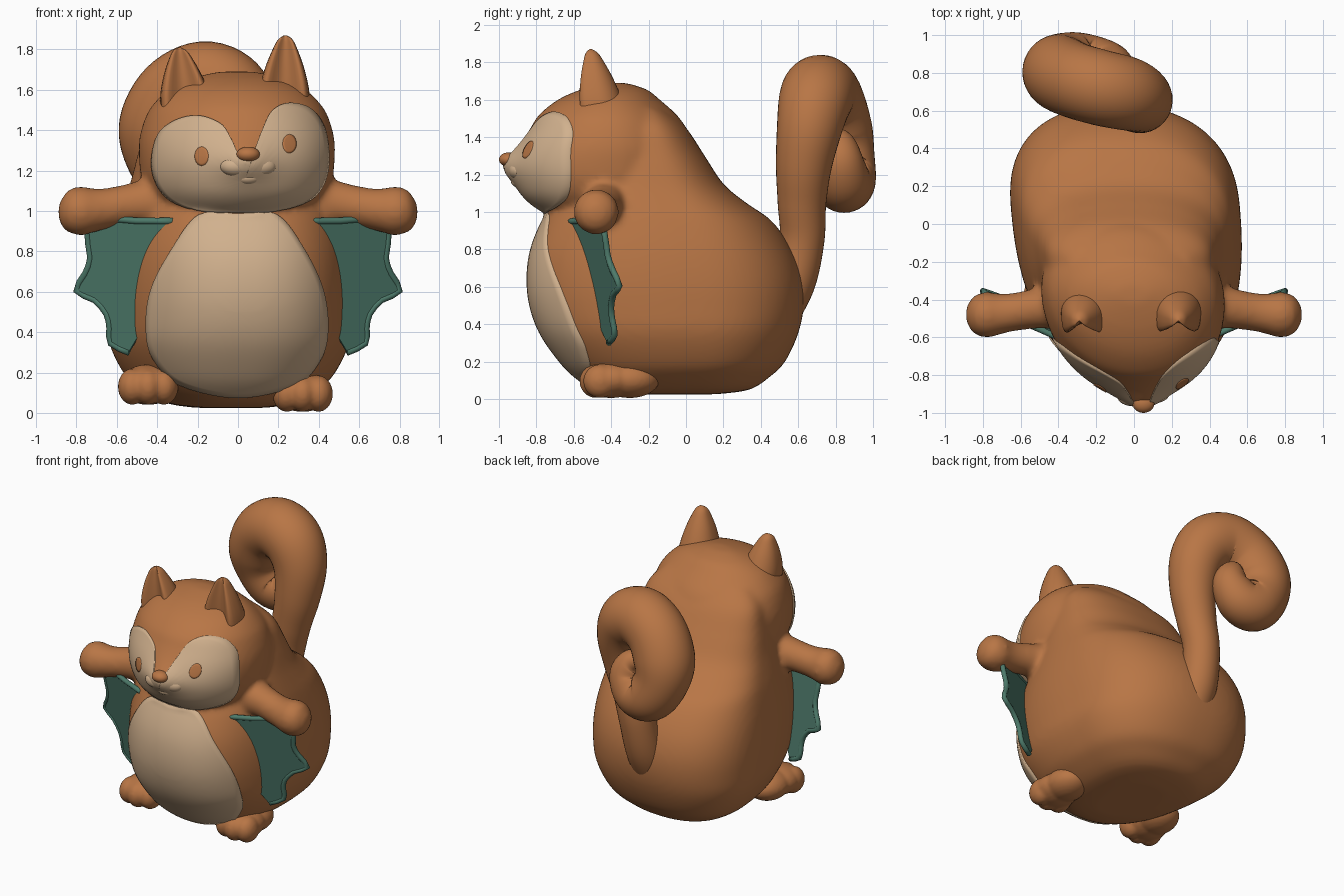
import bpy, bmesh, math
from mathutils import Vector, Matrix
from mathutils.bvhtree import BVHTree

if "Cube" in bpy.data.objects:
    bpy.data.objects.remove(bpy.data.objects["Cube"])


def material(name, rgb):
    m = bpy.data.materials.new(name)
    m.diffuse_color = (*rgb, 1)
    m.use_nodes = True
    m.node_tree.nodes["Principled BSDF"].inputs["Base Color"].default_value = m.diffuse_color
    return m


BROWN = material("russet_fur", (0.48, 0.18, 0.06))
CREAM = material("cream_fur", (0.64, 0.44, 0.27))
TEAL = material("teal_membrane", (0.075, 0.195, 0.145))


def finish(name, bm, mat, smooth=True, front=False):
    bmesh.ops.recalc_face_normals(bm, faces=bm.faces)
    if front and sum(f.normal.y * f.calc_area() for f in bm.faces) > 0:
        bmesh.ops.reverse_faces(bm, faces=bm.faces)
    me = bpy.data.meshes.new(name)
    bm.to_mesh(me)
    bm.free()
    me.materials.append(mat)
    for p in me.polygons:
        p.use_smooth = smooth
    ob = bpy.data.objects.new(name, me)
    bpy.context.collection.objects.link(ob)
    return ob


def blend(name, parts, mat, voxel, rounds):
    """Fuse parts into one softly blended skin."""
    bm = bmesh.new()
    for p in parts:
        bm.from_mesh(p.data)
        bpy.data.objects.remove(p)
    me = bpy.data.meshes.new(name)
    bm.to_mesh(me)
    bm.free()
    ob = bpy.data.objects.new(name, me)
    bpy.context.collection.objects.link(ob)
    mod = ob.modifiers.new("fuse", 'REMESH')
    mod.mode = 'VOXEL'
    mod.voxel_size = voxel
    mod = ob.modifiers.new("soften", 'SMOOTH')
    mod.iterations = rounds
    bpy.context.view_layer.update()
    dg = bpy.context.evaluated_depsgraph_get()
    new = bpy.data.meshes.new_from_object(ob.evaluated_get(dg))
    ob.modifiers.clear()
    ob.data = new
    new.materials.clear()
    new.materials.append(mat)
    for p in new.polygons:
        p.use_smooth = True
        p.material_index = 0
    return ob


def spline(rows, sub=5, closed=False):
    """Catmull-Rom resampling of rows of numbers."""
    n, out = len(rows), []
    rows = [Vector(r) for r in rows]
    get = (lambda i: rows[i % n]) if closed else (lambda i: rows[max(0, min(n - 1, i))])
    for i in range(n if closed else n - 1):
        a, b, c, d = get(i - 1), get(i), get(i + 1), get(i + 2)
        for k in range(sub):
            t = k / sub
            out.append(0.5 * (2 * b + (c - a) * t + (2 * a - 5 * b + 4 * c - d) * t * t
                              + (3 * b - a - 3 * c + d) * t ** 3))
    return out if closed else out + [rows[-1]]


def loft(name, rings, mat, caps=True, front=False):
    bm = bmesh.new()
    vr = [[bm.verts.new(p) for p in r] for r in rings]
    n = len(vr[0])
    for a, b in zip(vr, vr[1:]):
        for i in range(n):
            j = (i + 1) % n
            bm.faces.new((a[i], a[j], b[j], b[i]))
    if caps:
        bm.faces.new(vr[0])
    bm.faces.new(vr[-1])
    return finish(name, bm, mat, front=front)


def angles(n):
    return [2 * math.pi * i / n for i in range(n)]


def spow(v, e):
    return math.copysign(abs(v) ** e, v)


def trunk(name, rows, centre, power, bump=0.0):
    """Stack of egg-shaped slices: height, front, back, half width."""
    rings = []
    for z, f, b, w in spline(rows):
        yc = f + centre * (b - f)
        ring = []
        for a in angles(72):
            s = spow(math.sin(a), 2 / power)
            x = w * spow(math.cos(a), 2 / power)
            y = yc + s * ((b - yc) if s > 0 else (yc - f))
            if s < 0:
                y -= bump * math.exp(-(x / 0.12) ** 2 - ((z - 1.25) / 0.09) ** 2)
            ring.append((x - 0.085 * (y + 0.45), y, z))
        rings.append(ring)
    return loft(name, rings, BROWN)


def tube(name, rows, mat, sub=5, seg=24):
    """Round tube along rows of x, y, z, radius."""
    pts = spline(rows, sub)
    rings = []
    for i, p in enumerate(pts):
        t = (pts[min(i + 1, len(pts) - 1)] - pts[max(i - 1, 0)]).to_3d().normalized()
        u = t.cross(Vector((0, 1, 0))).normalized()
        v = t.cross(u)
        rings.append([p.to_3d() + p[3] * (math.cos(a) * u + math.sin(a) * v)
                      for a in angles(seg)])
    return loft(name, rings, mat)


def ball(name, loc, size, mat):
    bm = bmesh.new()
    bmesh.ops.create_uvsphere(bm, u_segments=28, v_segments=18, radius=1)
    bm.transform(Matrix.Translation(loc) @ Matrix.Diagonal((*size, 1)))
    return finish(name, bm, mat)


def patch(name, target, outline, centre, height, mat, sub=8, steps=18):
    """Thin plate laid on the front of a surface inside an x, z outline."""
    me = target.data
    tree = BVHTree.FromPolygons([v.co for v in me.vertices],
                                [p.vertices[:] for p in me.polygons])
    c = Vector(centre)
    edge = spline(outline, sub, True)
    rings = []
    for k in [steps + 0.15] + list(range(steps, 0, -1)) + [0.1]:
        ring = []
        for p in edge:
            q = c + (p - c) * (k / steps)
            hit = tree.ray_cast(Vector((q[0], -3, q[1])), Vector((0, 1, 0)))
            if hit[0] is None:
                hit = tree.find_nearest(Vector((q[0], -0.6, q[1])))
            ring.append(hit[0] + hit[1] * (-0.008 if k > steps else height))
        rings.append(ring)
    return loft(name, rings, mat, caps=False, front=True)


# Torso, head and arms fused into one body
parts = [trunk("torso", [
    (0.025, -0.34, 0.16, 0.17), (0.05, -0.48, 0.34, 0.32), (0.12, -0.59, 0.45, 0.44),
    (0.20, -0.67, 0.53, 0.52), (0.35, -0.775, 0.60, 0.59), (0.50, -0.83, 0.63, 0.605),
    (0.65, -0.845, 0.62, 0.605), (0.80, -0.825, 0.565, 0.59), (0.95, -0.765, 0.46, 0.56),
    (1.05, -0.70, 0.32, 0.53), (1.15, -0.64, 0.20, 0.50), (1.30, -0.58, 0.10, 0.465),
    (1.45, -0.50, 0.0, 0.42), (1.55, -0.40, -0.11, 0.32)], 0.63, 2.35)]
parts.append(trunk("head", [
    (0.975, -0.66, -0.20, 0.25), (1.01, -0.77, -0.10, 0.36), (1.08, -0.86, 0.00, 0.43),
    (1.16, -0.90, 0.06, 0.47), (1.25, -0.915, 0.07, 0.482), (1.35, -0.885, 0.05, 0.482),
    (1.45, -0.83, 0.0, 0.457), (1.52, -0.785, -0.05, 0.42), (1.60, -0.685, -0.14, 0.34),
    (1.655, -0.56, -0.21, 0.23), (1.69, -0.42, -0.32, 0.09)], 0.54, 2.0, 0.06))
for s in (-1, 1):
    parts.append(tube("arm", [
        (s * 0.32, -0.42, 1.05, 0.15), (s * 0.50, -0.445, 1.035, 0.11),
        (s * 0.63, -0.465, 1.015, 0.101), (s * 0.71, -0.475, 1.005, 0.108),
        (s * 0.78, -0.48, 1.0, 0.122), (s * 0.845, -0.48, 0.995, 0.102),
        (s * 0.88, -0.48, 0.995, 0.055), (s * 0.892, -0.48, 0.995, 0.01)], BROWN))
body = blend("body", parts, BROWN, 0.018, 10)

# Belly and face markings
patch("belly", body, [
    (0.0, 0.985), (0.19, 0.98), (0.33, 0.8), (0.42, 0.6), (0.44, 0.4), (0.40, 0.26),
    (0.28, 0.14), (0.0, 0.08), (-0.28, 0.14), (-0.41, 0.26), (-0.45, 0.4),
    (-0.43, 0.6), (-0.33, 0.8), (-0.19, 0.98)], (0, 0.5), 0.009, CREAM)
patch("face_mask", body, [
    (0.045, 1.26), (0.08, 1.3), (0.115, 1.39), (0.165, 1.49), (0.25, 1.53), (0.36, 1.5),
    (0.43, 1.39), (0.44, 1.2), (0.37, 1.07), (0.2, 1.005), (0.0, 0.995), (-0.2, 1.005),
    (-0.35, 1.07), (-0.42, 1.2), (-0.40, 1.36), (-0.32, 1.44), (-0.2, 1.47),
    (-0.085, 1.43), (-0.03, 1.35), (0.0, 1.29)], (0.03, 1.15), 0.009, CREAM)
for side, ex, ez in (("left", -0.175, 1.27), ("right", 0.25, 1.33)):
    oval = [(ex + 0.033 * math.cos(a), ez + 0.045 * math.sin(a)) for a in angles(8)]
    patch(side + "_eye", body, oval, (ex, ez), 0.013, BROWN, 4, 4)

# Muzzle
ball("nose", (0.05, -0.95, 1.28), (0.058, 0.05, 0.038), BROWN)
for side, x, y in (("left", -0.01, -0.908), ("right", 0.11, -0.892)):
    ball(side + "_muzzle_pad", (x, y, 1.222), (0.08, 0.056, 0.052), CREAM)
ball("lower_lip", (0.05, -0.89, 1.165), (0.062, 0.046, 0.036), CREAM)


# Ears with a scooped front
def ear(name, base, tip, w):
    base, tip = Vector(base), Vector(tip)
    rings = []
    for t, k in spline([(0, 1.12), (0.3, 1.02), (0.6, 0.77), (0.85, 0.46),
                        (0.95, 0.28), (1, 0.06)], 4):
        c = base.lerp(tip, t)
        d = 0.12 * k
        ring = []
        for a in angles(36):
            s = math.sin(a)
            y = d * s if s > 0 else d * (1.9 * s - 1.5 * s ** 3)
            ring.append((c.x + w * k * math.cos(a), c.y + y, c.z))
        rings.append(ring)
    loft(name, rings, BROWN)


ear("left_ear", (-0.25, -0.46, 1.48), (-0.29, -0.51, 1.81), 0.12)
ear("right_ear", (0.225, -0.45, 1.50), (0.235, -0.51, 1.87), 0.12)

# Round tail rising behind the body and curling over to one side
tube("tail", [
    (-0.07, 0.45, 0.42, 0.13), (-0.07, 0.565, 0.62, 0.125), (-0.05, 0.62, 0.85, 0.12),
    (-0.01, 0.62, 1.05, 0.13), (0.03, 0.63, 1.25, 0.15), (0.03, 0.66, 1.45, 0.175),
    (-0.04, 0.69, 1.59, 0.195), (-0.17, 0.72, 1.64, 0.20), (-0.31, 0.76, 1.57, 0.20),
    (-0.39, 0.80, 1.42, 0.20), (-0.38, 0.83, 1.28, 0.18), (-0.30, 0.845, 1.17, 0.17),
    (-0.19, 0.84, 1.17, 0.15), (-0.12, 0.83, 1.27, 0.12), (-0.15, 0.82, 1.36, 0.09),
    (-0.20, 0.82, 1.38, 0.05)], BROWN, 6, 36)

# Wing membranes and feet on both sides
WING = [(0.32, 0.95), (0.5, 0.95), (0.68, 0.96), (0.745, 0.9), (0.73, 0.77), (0.755, 0.69),
        (0.80, 0.605), (0.71, 0.56), (0.65, 0.49), (0.635, 0.42), (0.63, 0.345), (0.54, 0.30)]


def wing_point(s, x, z):
    return Vector((s * x, -0.595 + 0.446 * x - 0.195 * z, z))


for side, s, fx, fz in (("left", -1, -0.445, 0.14), ("right", 1, 0.32, 0.105)):
    pts = [wing_point(s, x, z) for x, z in WING]
    inner = [wing_point(s, x, z) for x, z in ((0.42, 0.5), (0.36, 0.75))]
    bm = bmesh.new()
    bm.faces.new([bm.verts.new(p) for p in pts + inner])
    wing = finish(side + "_wing", bm, TEAL, smooth=False)
    mod = wing.modifiers.new("thickness", 'SOLIDIFY')
    mod.thickness = 0.02
    mod.offset = 0
    tube(side + "_wing_rim", [(*p, 0.017) for p in pts], TEAL, 2, 10)

    foot = [ball("heel", (fx, -0.30, fz), (0.135, 0.16, 0.10), BROWN),
            ball("sole", (fx, -0.40, fz), (0.145, 0.16, 0.10), BROWN)]
    for k in (-1, 0, 1):
        foot.append(ball("toe", (fx + 0.078 * k, -0.48 + 0.02 * abs(k), fz - 0.01),
                         (0.072, 0.09, 0.09), BROWN))
    blend(side + "_foot", foot, BROWN, 0.012, 3)
